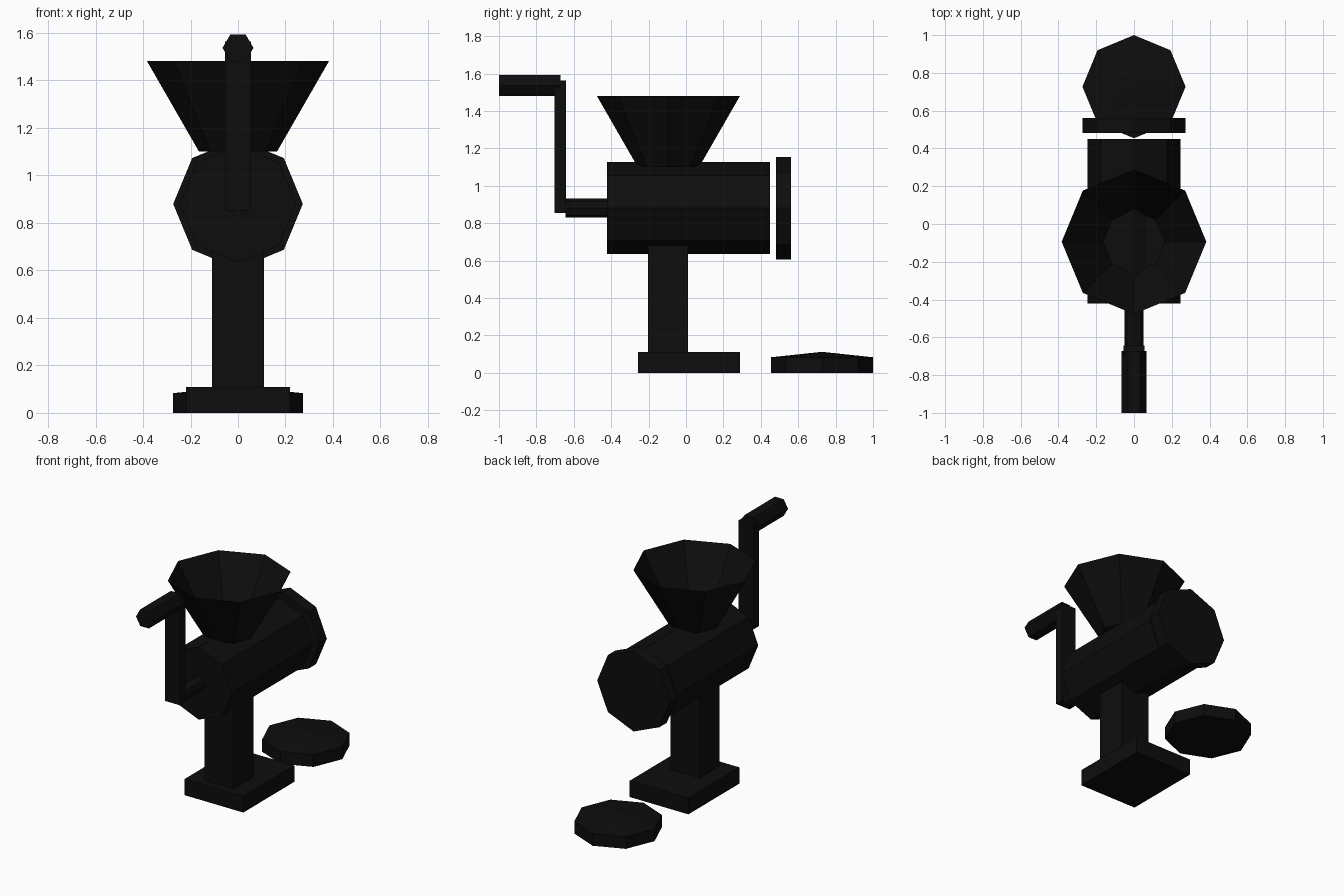
import bpy, bmesh, math
from mathutils import Matrix, Vector

if "Cube" in bpy.data.objects:
    bpy.data.objects.remove(bpy.data.objects["Cube"])

black = bpy.data.materials.new("black_iron")
black.diffuse_color = (0.004, 0.004, 0.004, 1)
black.use_nodes = True
black.node_tree.nodes["Principled BSDF"].inputs["Base Color"].default_value = black.diffuse_color


def finish(name, bm):
    me = bpy.data.meshes.new(name)
    bm.normal_update()
    bm.to_mesh(me)
    bm.free()
    me.materials.append(black)
    ob = bpy.data.objects.new(name, me)
    bpy.context.collection.objects.link(ob)
    return ob


def box(name, lo, hi):
    lo, hi = Vector(lo), Vector(hi)
    bm = bmesh.new()
    bmesh.ops.create_cube(bm, size=1, matrix=Matrix.Translation((lo + hi) / 2)
                          @ Matrix.Diagonal((*(hi - lo), 1)))
    return finish(name, bm)


def rod(name, y0, y1, z, r, sides):
    """Faceted rod along y, with a vertex on the x axis."""
    bm = bmesh.new()
    bmesh.ops.create_cone(bm, cap_ends=True, segments=sides, radius1=r, radius2=r, depth=y1 - y0,
                          matrix=Matrix.Translation((0, (y0 + y1) / 2, z))
                          @ Matrix.Rotation(math.pi / 2, 4, 'X')
                          @ Matrix.Rotation(math.pi / 2 if sides == 6 else 0, 4, 'Z'))
    return finish(name, bm)


# Stand
box("base", (-0.22, -0.257, 0), (0.22, 0.289, 0.11))
box("post", (-0.11, -0.203, 0.11), (0.11, 0.011, 0.68))

# Grinding barrel and its loose front plate
rod("barrel", -0.422, 0.45, 0.88, 0.246, 8)
rod("end_plate", 0.481, 0.561, 0.88, 0.273, 8)

# Crank
rod("crank_shaft", -0.645, -0.42, 0.88, 0.051, 8)
box("crank_arm", (-0.055, -0.702, 0.853), (0.055, -0.642, 1.564))
rod("crank_handle", -1.0, -0.672, 1.537, 0.065, 6)

# Open funnel hopper with a closed floor
bm = bmesh.new()
bmesh.ops.create_cone(bm, cap_ends=True, segments=8, radius1=0.164, radius2=0.383, depth=0.381,
                      matrix=Matrix.Translation((0, -0.094, 1.2905)))
top = [f for f in bm.faces if f.calc_center_median().z > 1.45]
bmesh.ops.delete(bm, geom=top, context='FACES_ONLY')
finish("hopper", bm)

# Spare disc on the ground, top rising to a shallow point
bm = bmesh.new()
bmesh.ops.create_cone(bm, cap_ends=True, segments=8, radius1=0.273, radius2=0.273, depth=0.083,
                      matrix=Matrix.Translation((0, 0.727, 0.0415)))
top = [f for f in bm.faces if f.calc_center_median().z > 0.08]
apex = bmesh.ops.poke(bm, faces=top)["verts"][0]
apex.co.z = 0.112
finish("ground_disc", bm)
